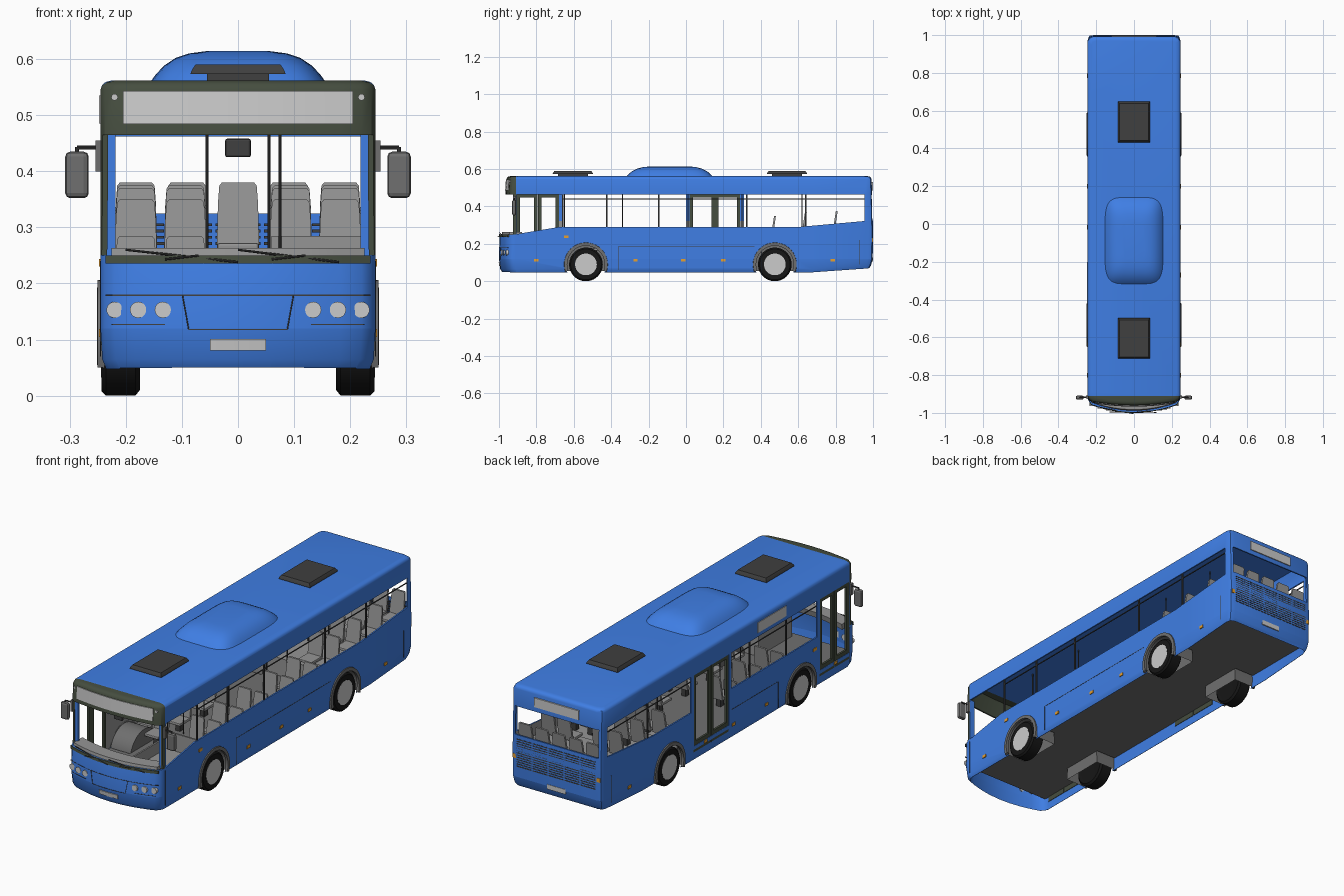
import bpy, bmesh
from math import sin, cos, pi, radians
from mathutils import Vector

if "Cube" in bpy.data.objects:
    bpy.data.objects.remove(bpy.data.objects["Cube"])


def mat(name, c):
    m = bpy.data.materials.new(name)
    m.diffuse_color = (*c, 1)
    m.use_nodes = True
    m.node_tree.nodes["Principled BSDF"].inputs["Base Color"].default_value = m.diffuse_color
    return m


BLUE = mat("blue_paint", (.05, .21, .78))
GREEN = mat("dark_trim", (.06, .075, .05))
BLACK = mat("rubber", (.008, .008, .008))
DARK = mat("dark_grey", (.05, .05, .05))
MID = mat("mid_grey", (.16, .16, .16))
SEAT = mat("seat_grey", (.3, .3, .3))
LIGHT = mat("light_grey", (.62, .62, .62))
ORANGE = mat("amber", (.8, .35, .03))


def mk(name, verts, faces, m=None, smooth=True):
    me = bpy.data.meshes.new(name)
    bm = bmesh.new()
    vs = [bm.verts.new(v) for v in verts]
    for f in faces:
        bm.faces.new([vs[i] for i in f])
    bmesh.ops.recalc_face_normals(bm, faces=bm.faces)
    bm.to_mesh(me)
    bm.free()
    ob = bpy.data.objects.new(name, me)
    bpy.context.collection.objects.link(ob)
    if m:
        me.materials.append(m)
    if smooth:
        shade(ob)
    return ob


def shade(ob):
    bpy.ops.object.select_all(action='DESELECT')
    ob.select_set(True)
    bpy.context.view_layer.objects.active = ob
    bpy.ops.object.shade_smooth_by_angle(angle=radians(32))


def loft(name, rings, m=None, caps=True, smooth=True):
    n, k = len(rings[0]), len(rings)
    fs = [(r*n+i, r*n+(i+1) % n, (r+1)*n+(i+1) % n, (r+1)*n+i) for r in range(k-1) for i in range(n)]
    if caps:
        fs += [tuple(range(n)), tuple((k-1)*n+i for i in range(n))]
    return mk(name, [p for r in rings for p in r], fs, m, smooth)


def boxes(name, bs, m=None, bevel=0):
    vs, fs = [], []
    for x0, x1, y0, y1, z0, z1 in bs:
        o = len(vs)
        vs += [(x, y, z) for x in (x0, x1) for y in (y0, y1) for z in (z0, z1)]
        fs += [tuple(o+i for i in f) for f in
               ((0, 1, 3, 2), (4, 6, 7, 5), (0, 4, 5, 1), (2, 3, 7, 6), (0, 2, 6, 4), (1, 5, 7, 3))]
    ob = mk(name, vs, fs, m, False)
    if bevel:
        b = ob.modifiers.new("bevel", 'BEVEL')
        b.width, b.segments = bevel, 2
    return ob


def side_prism(name, pts, x0, x1, m=None):
    return loft(name, [[(x, y, z) for y, z in pts] for x in (x0, x1)], m, smooth=False)


def rod(name, a, b, r, m=DARK, n=8):
    a, b = Vector(a), Vector(b)
    q = (b-a).to_track_quat('Z', 'Y')
    return loft(name, [[p + q @ Vector((r*cos(2*pi*i/n), r*sin(2*pi*i/n), 0)) for i in range(n)] for p in (a, b)], m)


def lathe_x(name, prof, y, z, s, m, n=40):
    return loft(name, [[(s*x, y+r*cos(2*pi*i/n), z+r*sin(2*pi*i/n)) for i in range(n)] for r, x in prof], m)


# Body levels: z, front y, front bulge, inset, rear y
LV = [(.048, -.982, .05, .01, .98), (.065, -.993, .05, .003, .99), (.12, -1, .05, 0, .998), (.245, -.997, .05, 0, 1),
      (.27, -.988, .045, 0, 1), (.465, -.965, .024, 0, .995), (.545, -.96, .024, 0, .992),
      (.554, -.956, .024, .003, .989), (.559, -.95, .024, .009, .983), (.562, -.938, .024, .02, .97)]


def plan(z, yf, b, ins, yr):
    w = .245-ins
    h = [(f*w, yf+b*f*f) for f in (.25, .5, .75, .9)]
    h += [(.97*w, yf+b+.007), (w, yf+b+.025), (w, .68), (w, yr-.025), (.97*w, yr-.006), (.88*w, yr)]
    pts = [(0, yf)] + h + [(-x, y) for x, y in reversed(h)]
    return [(x, y, z+(.07*max(0, y-.68) if .04 < z < .1 else 0)) for x, y in pts]


def fy(x, z):
    for a, b in zip(LV, LV[1:]):
        if z <= b[0]:
            t = (z-a[0])/(b[0]-a[0])
            return a[1]+t*(b[1]-a[1]) + (a[2]+t*(b[2]-a[2]))*(x/.245)**2
    return -.94


def strip(name, x0, x1, z0, z1, m=None, off=.003, back=.004):
    rings = []
    for i in range(13):
        x = x0+(x1-x0)*i/12
        a, b = fy(x, z0), fy(x, z1)
        rings.append([(x, a-off, z0), (x, b-off, z1), (x, b+back, z1), (x, a+back, z0)])
    return loft(name, rings, m)


# Body shell, hollowed and cut for windows, doors and wheels
T = .007
body = loft("body_shell", [plan(*l) for l in LV], BLUE)
inner = [(z, f+T, b, i+T, r-T) for z, f, b, i, r in LV[:-2]]
inner[0] = (.0,) + inner[0][1:]
cuts = [loft("cut_inside", [plan(*l) for l in inner]),
        boxes("cut_windscreen", [(-.3, .3, -1.1, -.925, .25, .465)]),
        side_prism("cut_right", [(-.905, .252), (-.68, .29), (.6, .29), (.955, .322), (.955, .465), (-.905, .465)], .2, .3),
        side_prism("cut_left_mid", [(-.66, .29), (0, .29), (0, .465), (-.66, .465)], -.3, -.2),
        side_prism("cut_left_rear", [(.31, .29), (.6, .29), (.955, .322), (.955, .465), (.31, .465)], -.3, -.2),
        boxes("cut_doors", [(-.3, -.2, -.905, -.68, .12, .465), (-.3, -.2, .02, .29, .12, .465)]),
        boxes("cut_rear", [(-.225, .225, .9, 1.1, .325, .462)])]
WHEELS = (-.535, .475)
for y in WHEELS:
    cuts.append(lathe_x("cut_wheel", [(.108, -.3), (.108, .3)], y, .09, 1, None))
for c in cuts:
    c.hide_render = True
    b = body.modifiers.new("cut", 'BOOLEAN')
    b.operation, b.object, b.solver = 'DIFFERENCE', c, 'EXACT'
me = bpy.data.meshes.new_from_object(body.evaluated_get(bpy.context.evaluated_depsgraph_get()))
body.modifiers.clear()
me.materials.clear()
for m in (BLUE, GREEN, SEAT):
    me.materials.append(m)
bm = bmesh.new()
bm.from_mesh(me)
for co, no in (((0, -.91, 0), (0, 1, 0)), ((0, 0, .251), (0, 0, 1)), ((0, 0, .12), (0, 0, 1)), ((0, 0, .322), (0, 0, 1))):
    bmesh.ops.bisect_plane(bm, geom=bm.verts[:]+bm.edges[:]+bm.faces[:], plane_co=co, plane_no=no)
for f in bm.faces:
    c = f.calc_center_median()
    lining = .12 < c.z < .322 and abs(c.x) > .23 and f.normal.x*c.x < -.15 and abs(c.x) < .241
    f.material_index = 1 if c.y < -.91 and c.z > .251 else 2 if lining else 0
bm.to_mesh(me)
bm.free()
body.data = me
shade(body)
for c in cuts:
    bpy.data.objects.remove(c)

# Floor with gaps for the wheel wells, raised decks at the rear
boxes("floor", [(-w, w, a, b, .115, .12) for a, b, w in
                ((-.93, -.645, .237), (-.645, -.425, .13), (-.425, .365, .237), (.365, .585, .13), (.585, .98, .237))], MID)
boxes("rear_deck", [(-.236, .236, .4, .72, .2, .206), (-.236, .236, .72, .985, .245, .25),
                    (-.236, .236, .4, .405, .12, .206), (-.236, .236, .72, .725, .2, .25)], SEAT)

# Wheels, wells and arch rims
for y in WHEELS:
    for s in (-1, 1):
        lathe_x("tyre", [(.055, .178), (.08, .175), (.09, .183), (.09, .235), (.082, .243), (.058, .243), (.055, .236)],
                y, .09, s, BLACK)
        lathe_x("rim", [(.004, .24), (.02, .24), (.024, .233), (.044, .23), (.054, .241), (.058, .244)], y, .09, s, LIGHT)
        for i in range(10):
            a = 2*pi*i/10
            rod("rim_hole", (s*.225, y+.05*cos(a), .09+.05*sin(a)), (s*.2385, y+.05*cos(a), .09+.05*sin(a)), .003)
        arc = [(y+.108*cos(pi*i/16), .09+.108*sin(pi*i/16)) for i in range(17)]
        arc = [(y+.108, .055)] + arc + [(y-.108, .055)]
        n = len(arc)
        mk("wheel_well", [(s*x, *p) for x in (.24, .13) for p in arc],
           [(i, i+1, n+i+1, n+i) for i in range(n-1)] + [tuple(range(n, 2*n))], MID)
        rings = []
        for i in range(25):
            a = radians(-20+220*i/24)
            rings.append([(s*x, y+r*cos(a), .09+r*sin(a)) for x, r in ((.238, .1), (.251, .1), (.25, .116), (.238, .118))])
        loft("arch_rim", rings, MID)

# Roof dome and hatches
rings = []
for z, d in ((.558, 0), (.572, .01), (.588, .025), (.602, .046), (.61, .07), (.614, .1)):
    ring = []
    for i in range(48):
        c, q = cos(2*pi*i/48), sin(2*pi*i/48)
        e = lambda v: abs(v)**.4*(1 if v > 0 else -1)
        ring.append(((.157-d)*e(c), -.088+(.233-d*1.3)*e(q), z))
    rings.append(ring)
loft("roof_dome", rings, BLUE)
for y in (-.605, .54):
    boxes("hatch_base", [(-.055, .055, y-.08, y+.08, .558, .576)], DARK)
    loft("roof_hatch", [[(a*w, y+b*l, z) for a, b in ((-1, -1), (1, -1), (1, 1), (-1, 1))]
                        for w, l, z in ((.085, .108, .573), (.083, .106, .579), (.076, .098, .59))], DARK)

# Front fittings
strip("front_sign", -.205, .205, .484, .543, LIGHT)
strip("windscreen_trim", -.236, .236, .236, .25, GREEN)
strip("dashboard", -.225, .225, .235, .263, SEAT, -.008, .075)
strip("bonnet_seam", -.236, .236, .178, .18, DARK, .001)
strip("panel_seam", -.088, .088, .117, .119, DARK, .001)
strip("front_plate", -.05, .05, .081, .101, LIGHT, .004)
for s in (-1, 1):
    boxes("front_pillar", [(s*.23-.012, s*.23+.012, -.921, -.907, .25, .466)], BLUE)
    rod("panel_edge", (s*.099, fy(.099, .179), .179), (s*.088, fy(.088, .118), .118), .0012)
    strip("bumper_seam", s*.13, s*.225, .126, .128, DARK, .001)
    for x in (.134, .178, .22):
        y = fy(x, .153)
        rod("headlight", (s*x, y-.004, .153), (s*x, y+.01, .153), .0145, LIGHT, 20)
    rod("marker_lamp", (s*.22, fy(.22, .532)-.004, .532), (s*.22, -.92, .532), .006, LIGHT, 12)
    boxes("mirror", [(s*.287-.021, s*.287+.021, -.93, -.908, .352, .435)], MID, .009)
    rod("mirror_arm", (s*.245, -.918, .442), (s*.287, -.918, .442), .0035)
    rod("mirror_stem", (s*.287, -.918, .443), (s*.287, -.918, .42), .0035)
    boxes("mirror_bracket", [(s*.249-.005, s*.249+.005, -.925, -.908, .4, .455)], MID)
for x0, x1, xm in ((-.2, 0, -.1), (.0, .18, .09)):
    rod("wiper_blade", (x0, fy(x0, .26)-.006, .26), (x1, fy(x1, .238)-.008, .238), .002)
    rod("wiper_arm", (xm-.03, fy(xm, .243)-.006, .243), (xm+.03, fy(xm, .25)-.009, .25), .002)
boxes("inside_mirror", [(-.023, .023, -.925, -.91, .425, .458)], DARK, .004)

# Window posts and vent rails
for s, posts in ((1, (-.66, -.425, -.145, .325, .64)), (-1, (-.425, -.145, .64))):
    boxes("window_posts", [(s*.241-.003, s*.241+.003, y-.004, y+.004, .285, .468) for y in posts], DARK)
boxes("vent_rails", [(.239, .243, -.66, .955, .438, .442), (-.243, -.239, -.66, 0, .438, .442),
                     (-.243, -.239, .31, .955, .438, .442)], DARK)

# Folding doors on the left side
for y0, y1 in ((-.905, -.68), (.02, .29)):
    ym, bs = (y0+y1)/2, []
    for a, b in ((y0, ym-.001), (ym+.001, y1)):
        bs += [(-.244, -.234, a, a+.018, .09, .465), (-.244, -.234, b-.018, b, .09, .465),
               (-.244, -.234, a, b, .09, .14), (-.244, -.234, a, b, .448, .465)]
    boxes("door_frames", bs, GREEN)

# Rear grille, signs and lamps
boxes("rear_grille", [(x-.04, x+.04, .985, 1.0, z, z+.005) for x in (-.172, -.086, 0, .086, .172)
                      for z in [.17+.011*i for i in range(13)]], DARK)
boxes("rear_sign", [(-.12, .12, .985, .999, .485, .53)], LIGHT)
boxes("rear_plate", [(-.05, .05, .985, 1.0, .105, .128)], LIGHT)
boxes("side_sign", [(-.248, -.24, -.42, -.2, .485, .535)], LIGHT)
boxes("rear_lamps", [(s*.226-.009, s*.226+.009, .98, .999, .21, .23) for s in (-1, 1)], ORANGE)
for s in (-1, 1):
    boxes("side_markers", [(s*.245-.003, s*.245+.003, y-.012, y+.012, z, z+.014) for y, z in
                           ((-.8, .105), (-.27, .105), (-.016, .105), (.2, .105), (.785, .105), (-.64, .23))], ORANGE)
    ends = (-.36, .365) if s > 0 else (-.36, 0)
    boxes("side_seams", [(s*.245-.001, s*.245+.001, *q) for q in
                         ((*ends, .187, .189), (-.361, -.359, .06, .189),
                          (.925, .927, .09, .22), (-.91, -.908, .07, .24))], DARK)

# Seats: leaning back, cushion and leg
BACK = ((-.033, 0), (-.031, .7), (-.029, .95), (-.025, 1), (.025, 1), (.029, .95), (.031, .7), (.033, 0))


def seat(x, y, top, floor=.118):
    rings = [[(x+1.15*a, y+d+.018*h, top-.12+.12*h) for a, h in BACK] for d in (-.022, -.012)]
    loft("seat_back", rings, SEAT)
    boxes("seat_cushion", [(x-.037, x+.037, y-.095, y-.012, top-.122, top-.108)], SEAT, .004)
    boxes("seat_leg", [(x-.012, x+.012, y-.06, y-.035, floor, top-.118)], DARK)


for y, top, sides, fl in ((-.44, .285, (-1, 1), .118), (-.27, .285, (-1, 1), .118), (-.08, .285, (-1, 1), .118),
                          (.12, .285, (1,), .118), (.3, .285, (1,), .118), (.475, .35, (-1, 1), .204),
                          (.64, .37, (-1, 1), .204), (.805, .375, (-1, 1), .248)):
    for s in sides:
        seat(s*.182, y, top, fl)
        seat(s*.094, y, top, fl)
for i in range(-2, 3):
    seat(i*.091, .978, .38, .248)

# Driver's area and grab poles
boxes("driver_partition", [(.06, .232, -.65, -.642, .12, .285), (.06, .068, -.9, -.642, .12, .255)], SEAT)
boxes("driver_platform", [(.068, .232, -.9, -.65, .12, .2)], SEAT)
for x, y in ((-.055, -.34), (.055, -.34), (.075, -.65), (-.055, .3), (-.055, .01), (.055, .3), (-.055, .62), (.055, .62)):
    rod("grab_pole", (x, y, .12), (x, y, .556), .0028)
